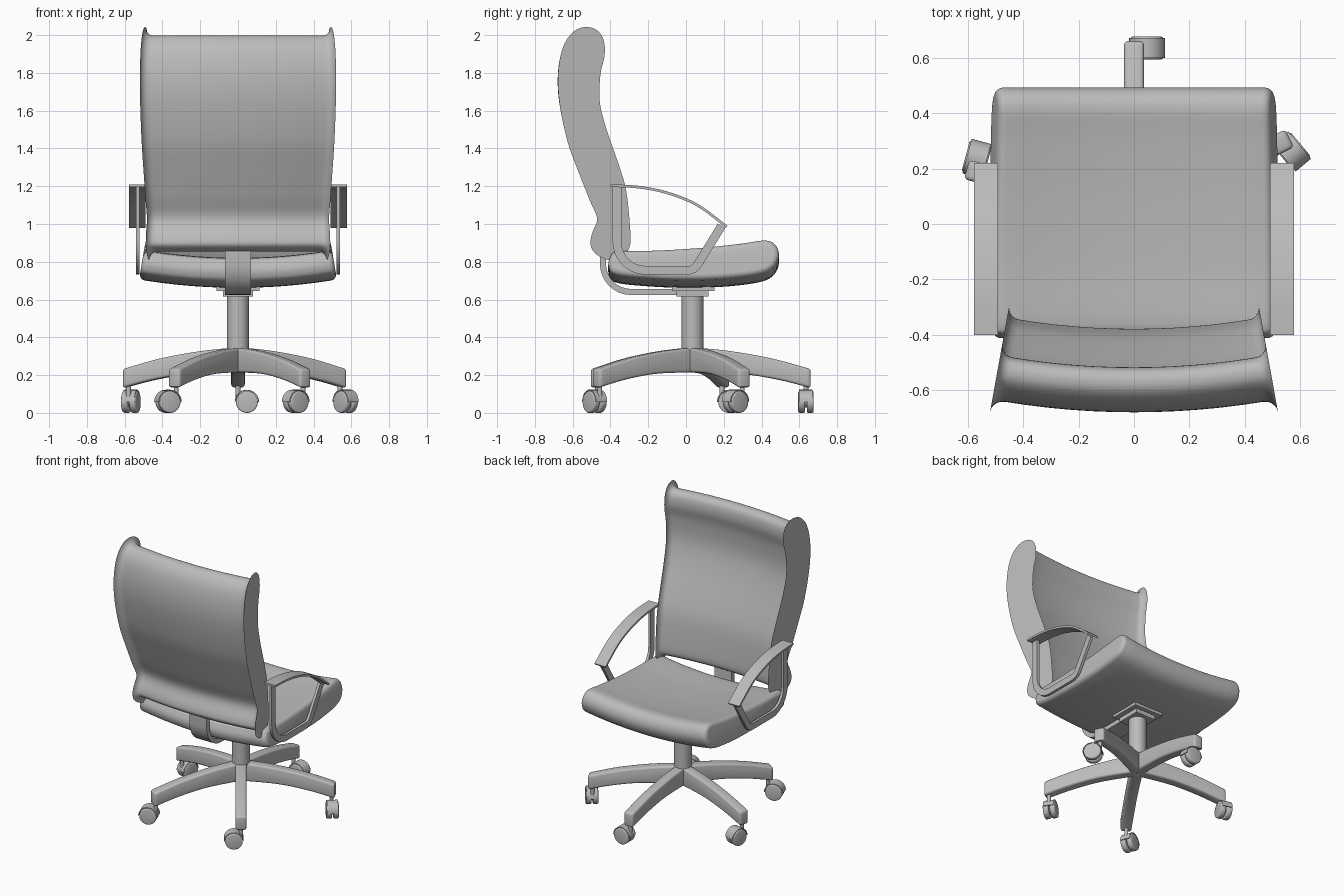
import bpy
import bmesh
from math import sin, cos, pi, radians
from mathutils import Vector, Matrix

cube = bpy.data.objects.get("Cube")
if cube:
    bpy.data.objects.remove(cube, do_unlink=True)

GREY = (0.5, 0.5, 0.5, 1.0)
grey = bpy.data.materials.new("plain grey")
grey.use_nodes = True
grey.diffuse_color = GREY
for node in grey.node_tree.nodes:
    if node.type == 'BSDF_PRINCIPLED':
        node.inputs["Base Color"].default_value = GREY

HUB = Vector((0, 0.035, 0))


def finish(bm, name, matrix=None, bevel=0):
    """Turn a bmesh into a smooth-shaded object with sharp edges kept."""
    bmesh.ops.recalc_face_normals(bm, faces=bm.faces)
    if bevel:
        edges = [e for e in bm.edges if e.calc_face_angle(0) > radians(50)]
        bmesh.ops.bevel(bm, geom=edges, offset=bevel, segments=3,
                        profile=0.5, affect='EDGES')
    if matrix:
        bm.transform(matrix)
    mesh = bpy.data.meshes.new(name)
    bm.to_mesh(mesh)
    bm.free()
    mesh.materials.append(grey)
    obj = bpy.data.objects.new(name, mesh)
    bpy.context.collection.objects.link(obj)
    bpy.ops.object.select_all(action='DESELECT')
    obj.select_set(True)
    bpy.context.view_layer.objects.active = obj
    bpy.ops.object.shade_smooth_by_angle(angle=radians(35))
    return obj


def spline(points, closed=False, steps=6):
    """Smooth curve through 2D points."""
    pts = [Vector(p) for p in points]
    n = len(pts)
    out = []
    for i in range(n if closed else n - 1):
        if closed:
            a, b, c, d = (pts[(i + k) % n] for k in (-1, 0, 1, 2))
        else:
            a, b, c, d = (pts[min(max(i + k, 0), n - 1)] for k in (-1, 0, 1, 2))
        for s in range(steps):
            t = s / steps
            out.append(b + (c - a) * (t / 2) + (2*a - 5*b + 4*c - d) * (t*t / 2)
                       + (3*b - a - 3*c + d) * (t**3 / 2))
    if not closed:
        out.append(pts[-1])
    return out


def normals(path, closed):
    n = len(path)
    result = []
    for i in range(n):
        if closed:
            t = path[(i + 1) % n] - path[i - 1]
        else:
            t = path[min(i + 1, n - 1)] - path[max(i - 1, 0)]
        t = t.normalized()
        result.append(Vector((-t.y, t.x)))
    return result


def loft(rings):
    """Skin closed rings of 3D points and cap both ends."""
    bm = bmesh.new()
    loops = [[bm.verts.new(p) for p in ring] for ring in rings]
    n = len(loops[0])
    for r0, r1 in zip(loops, loops[1:]):
        for i in range(n):
            j = (i + 1) % n
            bm.faces.new((r0[i], r0[j], r1[j], r1[i]))
    bm.faces.new(loops[0])
    bm.faces.new(loops[-1])
    return bm


def prism(outline, x0, x1):
    return loft([[(x, p[0], p[1]) for p in outline] for x in (x0, x1)])


def ribbon(path, thick, x0, x1):
    """Strip of constant thickness following a path in the side plane."""
    path = [Vector(p) for p in path]
    nor = normals(path, False)
    half = thick / 2
    outline = [p + n * half for p, n in zip(path, nor)]
    outline += [p - n * half for p, n in reversed(list(zip(path, nor)))]
    return prism(outline, x0, x1)


def cushion(name, points, half_width, edge, radius, base, place):
    """Padded slab: counter-clockwise profile bent across its width."""
    prof = spline(points, closed=True, steps=5)
    nor = normals(prof, True)
    arc = [k * pi / 10 for k in range(6)]
    ends = [(half_width - edge + edge * sin(a), edge * (1 - cos(a))) for a in arc]
    flat = half_width - edge
    stations = [(-s, i) for s, i in reversed(ends)]
    stations += [(flat * k / 6, 0) for k in range(-5, 6)] + ends
    rings = []
    for s, inset in stations:
        angle = s / radius
        ring = []
        for p, n in zip(prof, nor):
            a, b = p + n * inset
            reach = radius - (b - base)
            ring.append(place(reach * sin(angle), a,
                              base + radius - reach * cos(angle)))
        rings.append(ring)
    return finish(loft(rings), name)


def cylinder(bm, radius, depth, matrix):
    bmesh.ops.create_cone(bm, cap_ends=True, segments=32, radius1=radius,
                          radius2=radius, depth=depth, matrix=matrix)


def box(name, x, y0, y1, z0, z1):
    finish(prism([(y0, z0), (y1, z0), (y1, z1), (y0, z1)], -x, x), name)


# Seat cushion
seat = [(-0.37, 0.69), (-0.2, 0.67), (0, 0.662), (0.2, 0.668), (0.38, 0.69),
        (0.46, 0.725), (0.492, 0.79), (0.475, 0.85), (0.42, 0.876),
        (0.3, 0.86), (0.1, 0.838), (-0.15, 0.822), (-0.36, 0.818),
        (-0.4, 0.79), (-0.41, 0.735)]
cushion("seat", seat, 0.52, 0.03, 3.1, 0.7, lambda x, a, b: (x, a, b))

# Backrest cushion, profile as (height, depth)
back = [(0.855, -0.45), (0.885, -0.5), (0.93, -0.5), (1.03, -0.468),
        (1.15, -0.515), (1.3, -0.575), (1.45, -0.63), (1.65, -0.672),
        (1.8, -0.678), (1.92, -0.655), (1.985, -0.61), (1.997, -0.56),
        (1.97, -0.525), (1.9, -0.518), (1.8, -0.54), (1.65, -0.545),
        (1.5, -0.51), (1.3, -0.44), (1.17, -0.402), (1.0, -0.383),
        (0.9, -0.38), (0.868, -0.405)]
cushion("backrest", back[::-1], 0.5, 0.045, 2.8, -0.6,
        lambda x, a, b: (x, b, a))

# Curved bar joining seat and backrest
bar = [(0.02, 0.64), (-0.27, 0.64)]
bar += [(-0.29 - 0.15 * sin(a), 0.79 - 0.15 * cos(a))
        for a in (k * pi / 16 for k in range(9))]
bar += [(-0.44, 0.92)]
finish(ribbon(bar, 0.032, -0.068, 0.068), "back_support_bar")

# Armrests
pad = spline([(-0.4, 1.203), (-0.25, 1.195), (-0.1, 1.165), (0.06, 1.1),
              (0.215, 0.985)])
frame = [(-0.365, 1.2), (-0.365, 0.92)]
frame += [(-0.215 - 0.15 * cos(a), 0.905 - 0.15 * sin(a))
          for a in (k * pi / 16 for k in range(9))]
frame += [(0.02, 0.755), (0.045, 0.765), (0.065, 0.79), (0.188, 0.99)]
for side, sign in (("left", 1), ("right", -1)):
    finish(ribbon(pad, 0.014, sign * 0.49, sign * 0.578), side + "_arm_pad")
    finish(ribbon(frame, 0.046, sign * 0.522, sign * 0.541), side + "_arm_frame")

# Mounting plates and column
box("upper_mount_plate", 0.115, -0.075, 0.15, 0.645, 0.672)
box("lower_mount_plate", 0.08, -0.05, 0.12, 0.615, 0.646)
bm = bmesh.new()
cylinder(bm, 0.058, 0.3, Matrix.Translation(HUB + Vector((0, 0, 0.48))))
finish(bm, "column")

# Star base: each leg with its own caster swivel
leg_top = spline([(0, 0.347), (0.2, 0.327), (0.42, 0.288), (0.625, 0.232)])
leg_under = spline([(0.625, 0.132), (0.45, 0.176), (0.25, 0.207), (0, 0.215)])
legs = [(90, 0), (165, 75), (237, 200), (305, 215), (26, -50)]
for i, (angle, swivel) in enumerate(legs, 1):
    turn = Matrix.Rotation(radians(angle - 90), 4, 'Z')
    finish(prism(leg_top + leg_under, -0.036, 0.036), f"base_leg_{i}",
           Matrix.Translation(HUB) @ turn, bevel=0.014)

    a, s = radians(angle), radians(swivel)
    stem = HUB + Vector((cos(a), sin(a), 0)) * 0.6
    centre = stem + Vector((cos(s), sin(s), 0)) * 0.047
    centre.z = 0.058
    place = Matrix.Translation(centre) @ Matrix.Rotation(s - pi / 2, 4, 'Z')

    bm = bmesh.new()
    cylinder(bm, 0.013, 0.08, Matrix.Translation(stem + Vector((0, 0, 0.11))))
    finish(bm, f"caster_stem_{i}")

    bm = bmesh.new()
    for x in (-0.023, 0.023):
        cylinder(bm, 0.058, 0.036,
                 Matrix.Translation((x, 0, 0)) @ Matrix.Rotation(pi / 2, 4, 'Y'))
    finish(bm, f"caster_wheels_{i}", place, bevel=0.008)

    bm = bmesh.new()
    cylinder(bm, 0.03, 0.02, Matrix.Rotation(pi / 2, 4, 'Y'))
    finish(bm, f"caster_axle_{i}", place)

    hood = [(0.062 * cos(t), 0.062 * sin(t))
            for t in (k * pi / 16 for k in range(17))]
    finish(ribbon(hood, 0.005, -0.036, 0.036), f"caster_hood_{i}", place)
